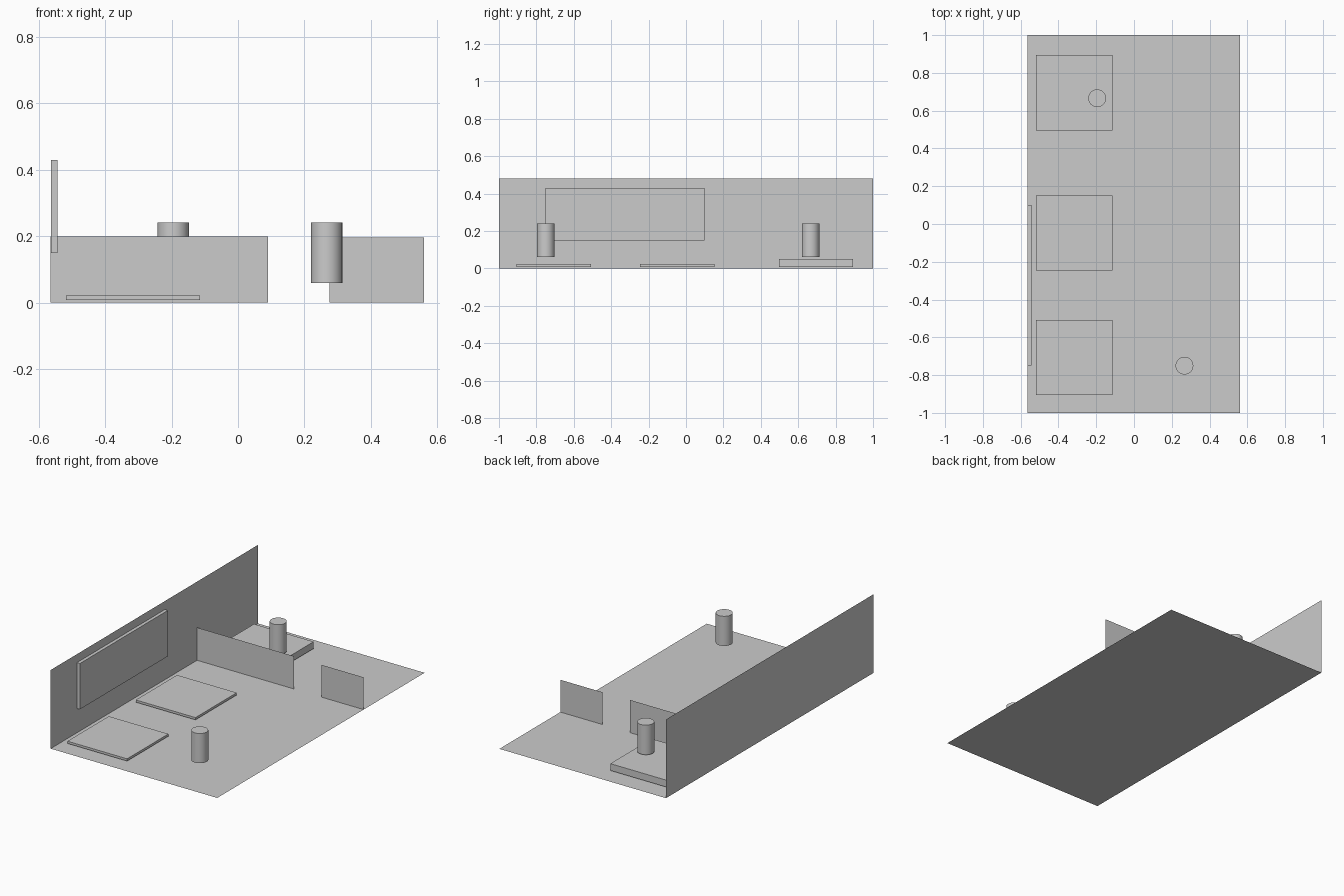
import bpy, bmesh

if "Cube" in bpy.data.objects:
    bpy.data.objects.remove(bpy.data.objects["Cube"])

grey = bpy.data.materials.new("light grey")
grey.diffuse_color = (0.6, 0.6, 0.6, 1)
grey.use_nodes = True
grey.node_tree.nodes["Principled BSDF"].inputs["Base Color"].default_value = grey.diffuse_color

X0, X1 = -0.565, 0.56   # floor extent across
WALL_Y = 0.412          # line of the partition


def finish(name, bm):
    mesh = bpy.data.meshes.new(name)
    bm.to_mesh(mesh)
    bm.free()
    mesh.materials.append(grey)
    obj = bpy.data.objects.new(name, mesh)
    bpy.context.collection.objects.link(obj)
    return obj


def sheet(name, corners):
    bm = bmesh.new()
    bm.faces.new([bm.verts.new(c) for c in corners])
    return finish(name, bm)


def box(name, lo, hi):
    bm = bmesh.new()
    bmesh.ops.create_cube(bm, size=1)
    for v in bm.verts:
        v.co = [(a + b) / 2 + c * (b - a) for a, b, c in zip(lo, hi, v.co)]
    return finish(name, bm)


def cylinder(name, x, y, z0, z1, r):
    bm = bmesh.new()
    bmesh.ops.create_cone(bm, cap_ends=True, segments=32,
                          radius1=r, radius2=r, depth=z1 - z0)
    bmesh.ops.translate(bm, vec=(x, y, (z0 + z1) / 2), verts=bm.verts)
    for f in bm.faces:
        f.smooth = len(f.verts) == 4
    for e in bm.edges:
        e.smooth = all(f.smooth for f in e.link_faces)
    return finish(name, bm)


# Room shell: thin floor and one long side wall
sheet("floor", [(X0, -1, 0), (X1, -1, 0), (X1, 1, 0), (X0, 1, 0)])
sheet("side_wall", [(X0, -1, 0), (X0, 1, 0), (X0, 1, 0.48), (X0, -1, 0.48)])

# Low partition with a doorway gap
for name, a, b, top in (("partition_left", X0, 0.09, 0.2),
                        ("partition_right", 0.275, X1, 0.197)):
    sheet(name, [(a, WALL_Y, 0), (b, WALL_Y, 0), (b, WALL_Y, top), (a, WALL_Y, top)])

# Board hung on the wall
box("wall_board", (-0.563, -0.75, 0.15), (-0.543, 0.1, 0.43))

# Two mats and a thicker platform in a row
for name, y, top in (("front_mat", -0.706, 0.022), ("middle_mat", -0.047, 0.022),
                     ("back_platform", 0.695, 0.05)):
    box(name, (-0.518, y - 0.199, 0.008), (-0.115, y + 0.199, top))

# Upright cylinders
for name, x, y in (("front_cylinder", 0.267, -0.75), ("back_cylinder", -0.195, 0.666)):
    cylinder(name, x, y, 0.06, 0.241, 0.047)
